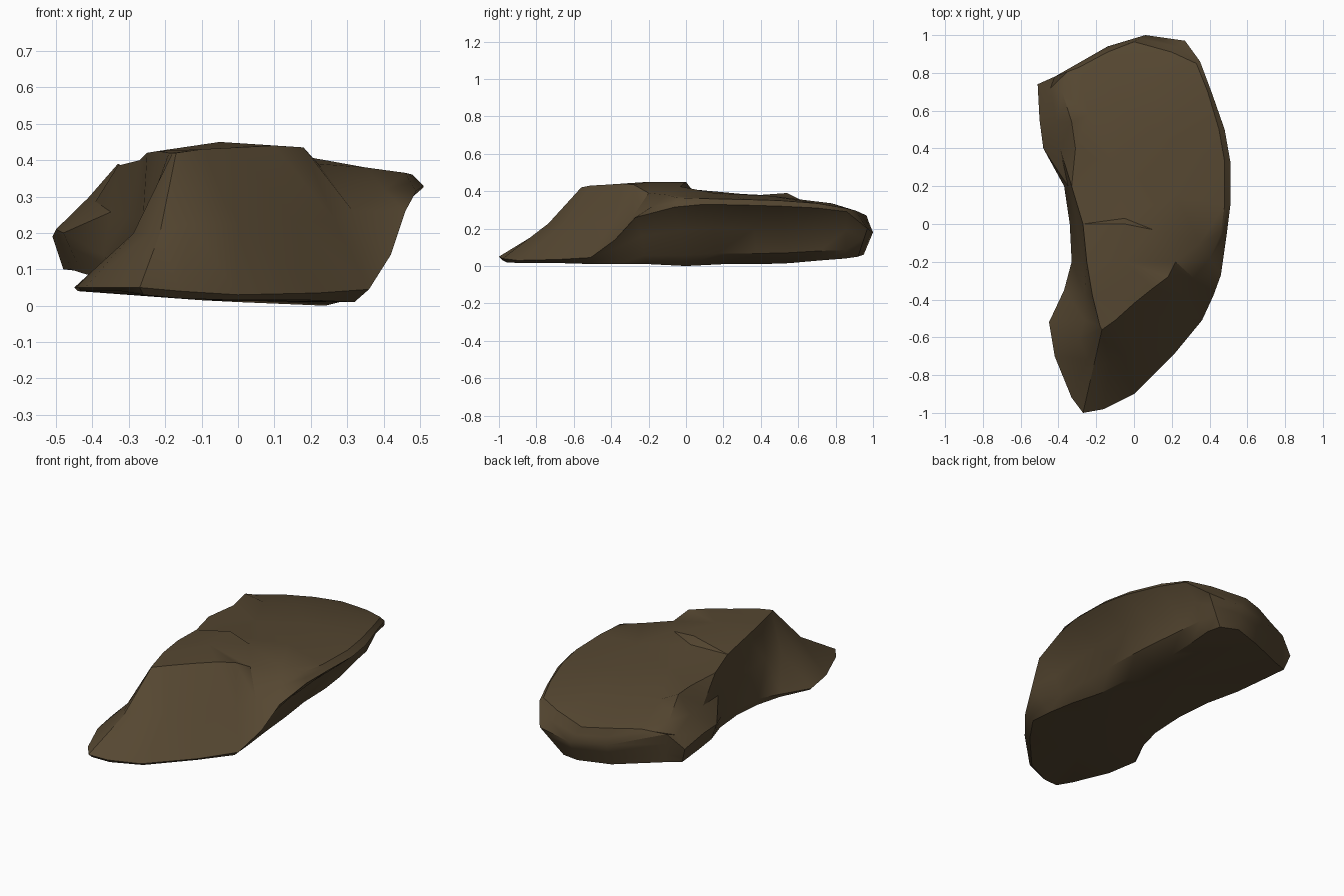
import bpy
import bmesh
import math
from mathutils import Vector
from mathutils.geometry import delaunay_2d_cdt

if "Cube" in bpy.data.objects:
    bpy.data.objects.remove(bpy.data.objects["Cube"], do_unlink=True)

# Widest outline of the rock, counter-clockwise from the front tip
outline = [
    (-.27, -1, .05), (-.16, -.98, .04), (0, -.9, .03), (.22, -.68, .035),
    (.36, -.51, .045), (.42, -.38, .14), (.46, -.27, .26), (.49, -.06, .315),
    (.51, .1, .33), (.51, .33, .325), (.48, .5, .32), (.41, .7, .31),
    (.35, .86, .29), (.27, .97, .2), (.06, 1, .18), (-.14, .94, .19),
    (-.42, .78, .27), (-.51, .74, .19), (-.5, .55, .21), (-.48, .4, .2),
    (-.37, .2, .14), (-.34, 0, .1), (-.33, -.2, .08), (-.37, -.35, .06),
    (-.45, -.52, .05), (-.42, -.7, .05), (-.33, -.92, .05)]

# Rim of the upper plateau, one point per outline point
plateau_rim = [
    (-.17, -.56, .42), (-.1, -.51, .43), (0, -.42, .435), (.1, -.34, .44),
    (.18, -.28, .435), (.22, -.2, .39), (.35, -.1, .38), (.46, -.05, .365),
    (.48, .1, .36), (.48, .33, .355), (.45, .5, .35), (.39, .7, .335),
    (.33, .85, .31), (.2, .91, .295), (0, .965, .27), (-.14, .91, .28),
    (-.29, .83, .285), (-.38, .7, .31), (-.33, .54, .39), (-.31, .4, .38),
    (-.33, .2, .385), (-.27, 0, .4), (-.25, -.2, .42), (-.22, -.38, .425),
    (-.19, -.5, .42), (-.18, -.54, .42), (-.175, -.55, .42)]

# Edge of the underside, tucked in below the overhanging side
underside_rim = [
    (-.26, -.98, .03), (-.16, -.96, .02), (0, -.88, .015), (.2, -.66, .015),
    (.32, -.49, .01), (.31, -.36, .01), (.28, -.2, .01), (.24, 0, 0),
    (.21, .2, .01), (.2, .4, .01), (.19, .55, .015), (.18, .72, .03),
    (.18, .85, .04), (.15, .92, .05), (.04, .95, .06), (-.14, .89, .06),
    (-.39, .76, .09), (-.48, .72, .1), (-.46, .53, .1), (-.43, .38, .09),
    (-.36, .2, .07), (-.33, 0, .06), (-.32, -.2, .04), (-.36, -.35, .04),
    (-.44, -.52, .04), (-.41, -.7, .04), (-.32, -.91, .04)]

# Bumps and the small step on the plateau, and the belly below
plateau_points = [(-.05, -.2, .45), (-.05, 0, .45), (-.05, .03, .41),
                  (.1, -.03, .425), (.22, .15, .39), (-.1, .3, .385),
                  (.15, .45, .375), (-.24, .58, .35), (-.1, .65, .35),
                  (.1, .78, .335)]
underside_points = [(-.1, -.6, .015), (0, -.2, .01), (-.05, .3, .03)]


def between(high, low, across, down):
    """Point partway from high to low, with its own share of the drop."""
    point = Vector(high).lerp(Vector(low), across)
    point.z = high[2] + (low[2] - high[2]) * down
    return point


def flank_point(station):
    """Upper side, set back where it is hollow."""
    if 22 <= station <= 24:
        shape = (.28, .54)
    elif station == 0 or station > 24:
        shape = (.45, .6)
    else:
        shape = (.48, .52)
    return between(plateau_rim[station], outline[station], *shape)


def overhang_ring(waist, foot):
    """Ring below the outline, shaped only under the overhanging side."""
    return [between(o, u, *(waist if 6 <= i <= 12 else foot))
            for i, (o, u) in enumerate(zip(outline, underside_rim))]


def add_ring(bm, points):
    return [bm.verts.new(p) for p in points]


def bridge(bm, lower, upper):
    """Join two matching rings with a band of faces."""
    count = len(lower)
    for i in range(count):
        j = (i + 1) % count
        bm.faces.new((lower[i], lower[j], upper[j], upper[i]))


def cap(bm, ring, inner_points):
    """Fill a ring, passing through a few inner points."""
    verts = ring + add_ring(bm, inner_points)
    flat = [v.co.to_2d() for v in verts]
    count = len(ring)
    edges = [(i, (i + 1) % count) for i in range(count)]
    result = delaunay_2d_cdt(flat, edges, [], 1, 1e-5)
    source = result[3]
    for face in result[2]:
        bm.faces.new([verts[source[i][0]] for i in face])


def make_material(name, colour):
    material = bpy.data.materials.new(name)
    material.use_nodes = True
    material.diffuse_color = colour
    shader = material.node_tree.nodes["Principled BSDF"]
    shader.inputs["Base Color"].default_value = colour
    shader.inputs["Roughness"].default_value = .9
    return material


# Rock body: underside, foot, waist, outline, flank and plateau
bm = bmesh.new()
flank = [flank_point(station) for station in range(len(outline))]
foot = overhang_ring((.66, .82), (.7, .7))
waist = overhang_ring((.48, .4), (.35, .35))
layers = (underside_rim, foot, waist, outline, flank, plateau_rim)
rings = [add_ring(bm, points) for points in layers]
for lower, upper in zip(rings, rings[1:]):
    bridge(bm, lower, upper)
cap(bm, rings[-1], plateau_points)
cap(bm, rings[0], underside_points)
bmesh.ops.triangulate(bm, faces=[f for f in bm.faces if len(f.verts) > 3])
bmesh.ops.recalc_face_normals(bm, faces=bm.faces)

mesh = bpy.data.meshes.new("rock_body")
bm.to_mesh(mesh)
bm.free()
mesh.materials.append(make_material("earth brown", (.092, .063, .031, 1)))
rock = bpy.data.objects.new("rock_body", mesh)
bpy.context.collection.objects.link(rock)

bpy.ops.object.select_all(action="DESELECT")
rock.select_set(True)
bpy.context.view_layer.objects.active = rock
bpy.ops.object.shade_smooth_by_angle(angle=math.radians(35))
